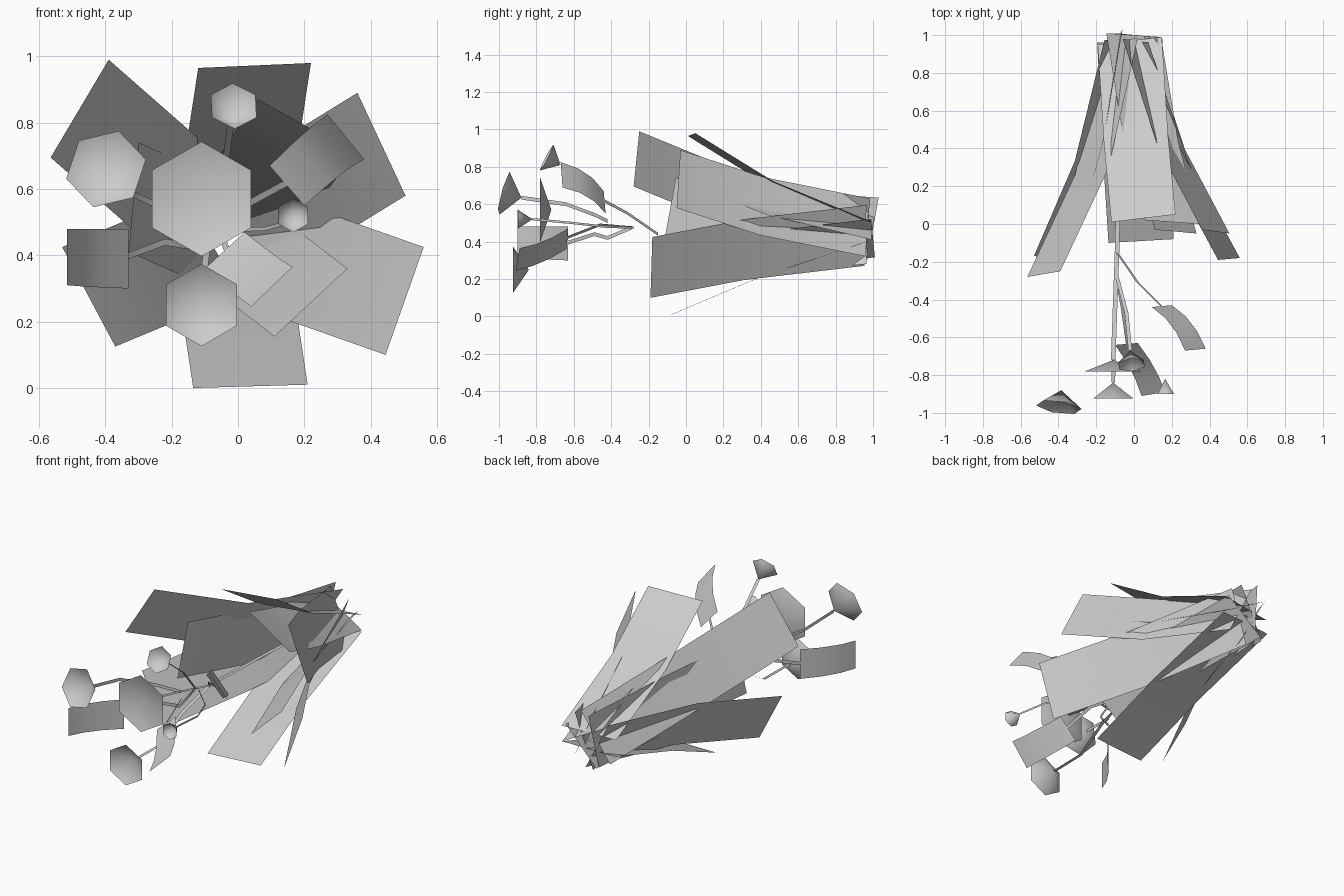
import bpy, math
from mathutils import Vector as V


def mesh(name, verts, faces, smooth=True):
    me = bpy.data.meshes.new(name)
    me.from_pydata([tuple(v) for v in verts], [], faces)
    ob = bpy.data.objects.new(name, me)
    bpy.context.collection.objects.link(ob)
    for p in me.polygons:
        p.use_smooth = smooth
    return ob


def strip(name, pairs):
    """Flat ribbon through a list of (left, right) edge pairs."""
    verts = [p for pair in pairs for p in pair]
    faces = [(2*i, 2*i+1, 2*i+3, 2*i+2) for i in range(len(pairs) - 1)]
    return mesh(name, verts, faces)


def base_leaf(name, a, b, base_y, mid=0.44):
    """Long rosette leaf from the hub to the tip edge a-b, bent once."""
    a, b = V(a), V(b)
    hub = V((-0.03, base_y, 0.45))
    out = (a + b) / 2 - hub
    out.y = 0
    c = hub + out.normalized() * 0.05
    half = (b - a) / 2
    ends = [(c - half, a), (c + half, b)]
    mids = []
    for s, t in ends:
        m = s.lerp(t, mid)
        m.y = s.y + (t.y - s.y) * 0.56
        mids.append(m)
    strip(name, [(ends[0][0], ends[1][0]), tuple(mids), (a, b)])


def stem(name, pts, wide, r=0.01):
    w = V(wide).normalized() * r
    strip(name, [(V(p) - w, V(p) + w) for p in pts])


def small_leaf(name, base, tip, bulge):
    """Short curved leaf between base edge and tip edge."""
    rows = []
    for i in range(4):
        t = i / 3
        k = 4 * t * (1 - t)
        rows.append([V(p).lerp(V(q), t) + V(bulge) * k for p, q in zip(base, tip)])
    strip(name, rows)


def flower(name, apex, centre, r, roll=0):
    """Open six-sided cone facing away from its stem."""
    apex, centre = V(apex), V(centre)
    n = (centre - apex).normalized()
    side = n.cross(V((0, 0, 1))).normalized()
    up = side.cross(n)
    rim = []
    for i in range(6):
        a = math.radians(60 * i + roll)
        rim.append(centre + up * math.cos(a) * r + side * math.sin(a) * r)
    mesh(name, [apex] + rim, [(0, i + 1, (i + 1) % 6 + 1) for i in range(6)])


# Outer rosette leaves
outer = [
    ((-0.565, -0.28, 0.695), (-0.39, -0.25, 0.99), 0.97, 0.38),
    ((-0.12, 0.01, 0.965), (0.22, 0.05, 0.98), 0.97, 0.46),
    ((0.36, -0.03, 0.89), (0.505, -0.05, 0.58), 0.97, 0.44),
    ((0.56, -0.18, 0.425), (0.445, -0.19, 0.10), 0.96, 0.44),
    ((0.21, -0.08, 0.01), (-0.135, -0.10, 0.0), 0.97, 0.50),
    ((-0.37, -0.18, 0.125), (-0.53, -0.17, 0.425), 0.97, 0.42),
]
for i, (a, b, y, m) in enumerate(outer):
    base_leaf(f"outer_leaf_{i}", a, b, y, m)

# Inner rosette leaves
inner = [
    ((0.33, -0.05, 0.36), (0.11, -0.03, 0.155)),
    ((0.06, 0.02, 0.87), (0.35, 0.0, 0.71)),
    ((-0.33, -0.115, 0.41), (-0.30, -0.055, 0.74)),
]
for i, (a, b) in enumerate(inner):
    base_leaf(f"inner_leaf_{i}", a, b, 1.0)

# Main stem and branches (flat ribbons)
stem("main_stem", [(-0.03, 0.97, 0.45), (-0.08, 0.3, 0.44), (-0.09, -0.15, 0.445),
                   (-0.10, -0.43, 0.51), (-0.11, -0.72, 0.57)], (1, 0, 0), 0.012)
stem("lower_flower_stem", [(-0.09, -0.15, 0.445), (-0.10, -0.4, 0.37), (-0.105, -0.6, 0.25),
                           (-0.11, -0.84, 0.25)], (1, 0, 0))
stem("upper_flower_stem", [(-0.09, -0.28, 0.475), (-0.04, -0.47, 0.66),
                           (-0.02, -0.67, 0.81)], (1, 0, 0))
stem("left_flower_stem", [(-0.095, -0.42, 0.51), (-0.22, -0.48, 0.54), (-0.35, -0.64, 0.60),
                          (-0.385, -0.88, 0.635)], (0, 0, 1))
stem("small_flower_stem", [(-0.07, -0.28, 0.475), (0.08, -0.43, 0.48), (0.155, -0.61, 0.50),
                           (0.165, -0.82, 0.52)], (0, 0, 1), 0.006)
stem("right_leaf_stem", [(-0.09, -0.15, 0.44), (0.02, -0.31, 0.55),
                         (0.15, -0.44, 0.62)], (0.6, 0, -0.8))
stem("left_leaf_stem", [(-0.09, -0.29, 0.475), (-0.10, -0.42, 0.42), (-0.22, -0.49, 0.44),
                        (-0.34, -0.63, 0.395)], (0, 0, 1))
stem("lower_leaf_stem", [(-0.09, -0.29, 0.475), (-0.06, -0.46, 0.49),
                         (-0.035, -0.64, 0.42)], (0.7, 0, 0.7))

# Curved leaves on the branches
small_leaf("right_leaf", [(0.095, -0.44, 0.67), (0.2, -0.43, 0.55)],
           [(0.27, -0.67, 0.825), (0.38, -0.66, 0.69)], (0.015, 0.02, 0.02))
small_leaf("left_leaf", [(-0.33, -0.63, 0.30), (-0.33, -0.63, 0.48)],
           [(-0.515, -0.9, 0.31), (-0.515, -0.9, 0.48)], (-0.025, 0.0, 0))
small_leaf("lower_leaf", [(-0.1, -0.64, 0.36), (0.02, -0.63, 0.47)],
           [(0.04, -0.91, 0.245), (0.165, -0.89, 0.365)], (0.015, 0.0, -0.015))

# Flowers
flower("main_flower", (-0.11, -0.72, 0.57), (-0.11, -0.78, 0.57), 0.173)
flower("lower_flower", (-0.11, -0.84, 0.25), (-0.11, -0.925, 0.25), 0.124)
flower("upper_flower", (-0.02, -0.67, 0.81), (-0.013, -0.745, 0.85), 0.078)
flower("left_flower", (-0.385, -0.88, 0.635), (-0.398, -0.97, 0.66), 0.124, -16)
flower("small_flower", (0.165, -0.82, 0.52), (0.167, -0.90, 0.52), 0.051)
